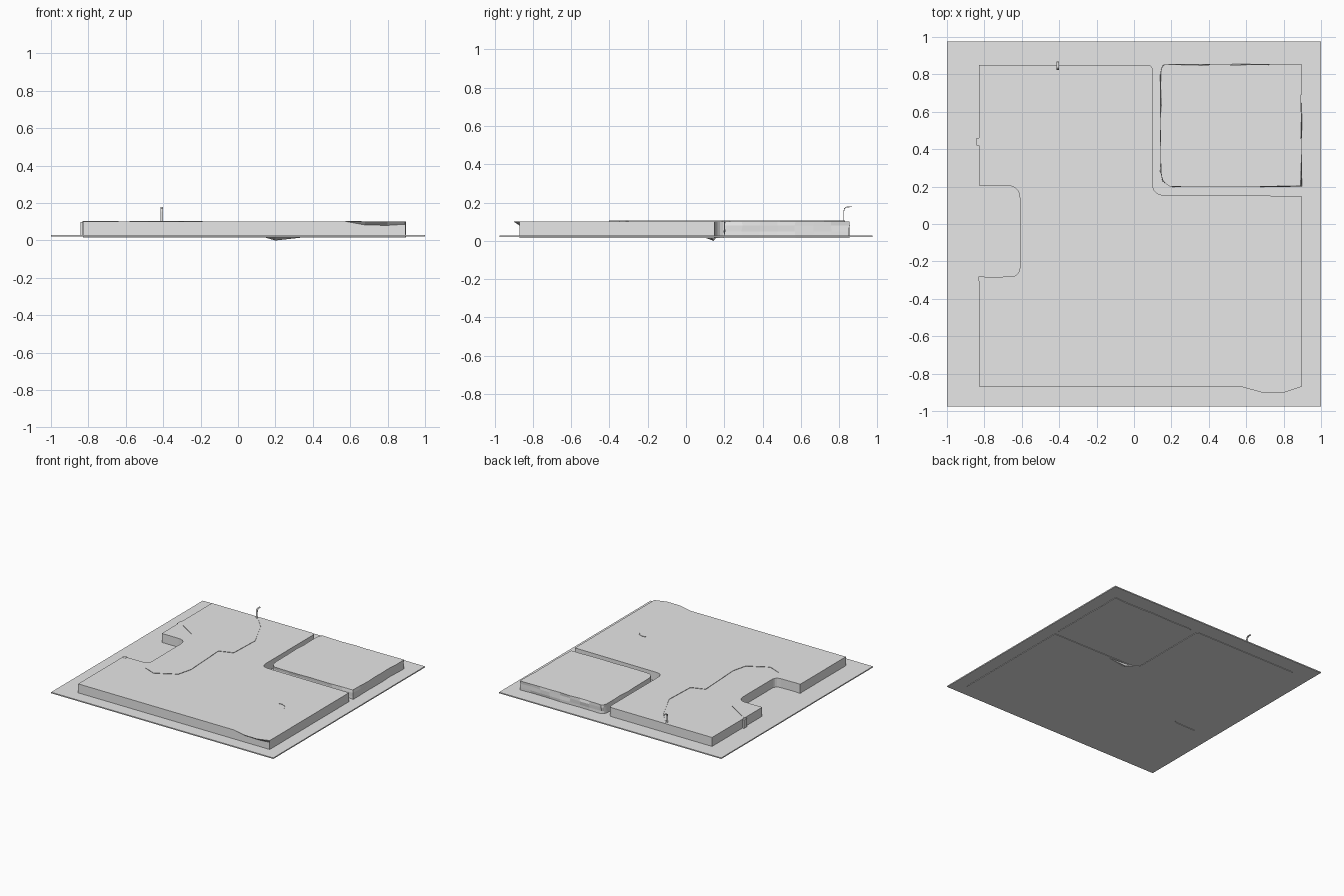
import bpy, bmesh, math, random
from mathutils import Vector

random.seed(4)
if "Cube" in bpy.data.objects:
    bpy.data.objects.remove(bpy.data.objects["Cube"])

GREY = (0.8, 0.8, 0.8, 1)
grey = bpy.data.materials.new("plain grey")
grey.use_nodes = True
grey.diffuse_color = GREY
grey.node_tree.nodes["Principled BSDF"].inputs["Base Color"].default_value = GREY
TOP, BOTTOM = 0.102, 0.016


def finish(name, bm):
    bmesh.ops.recalc_face_normals(bm, faces=bm.faces)
    mesh = bpy.data.meshes.new(name)
    bm.to_mesh(mesh)
    bm.free()
    mesh.materials.append(grey)
    obj = bpy.data.objects.new(name, mesh)
    bpy.context.collection.objects.link(obj)
    return obj


def rounded(corners, steps=5):
    """Outline from (x, y, radius) corners, each replaced by a soft bend."""
    out = []
    for i, (x, y, r) in enumerate(corners):
        p = Vector((x, y))
        if not r:
            out.append(p)
            continue
        a = p + (Vector(corners[i - 1][:2]) - p).normalized() * r
        b = p + (Vector(corners[(i + 1) % len(corners)][:2]) - p).normalized() * r
        for s in range(steps + 1):
            t = s / steps
            out.append(a * (1 - t) ** 2 + p * 2 * t * (1 - t) + b * t * t)
    return out


def divide(outline, gap):
    """Add points along long edges."""
    out = []
    for i, p in enumerate(outline):
        q = outline[(i + 1) % len(outline)]
        n = max(1, round((q - p).length / gap))
        out += [p.lerp(q, k / n) for k in range(n)]
    return out


def slab(name, outline, levels, wobble=0):
    """Stack rings of the outline into a closed block."""
    bm = bmesh.new()
    rings = []
    for z in levels:
        rings.append([bm.verts.new((p.x + random.uniform(-wobble, wobble),
                                    p.y + random.uniform(-wobble, wobble), z))
                      for p in outline])
    n = len(outline)
    for low, high in zip(rings, rings[1:]):
        for i in range(n):
            j = (i + 1) % n
            bm.faces.new((low[i], low[j], high[j], high[i]))
    bm.faces.new(rings[0])
    bm.faces.new(rings[-1])
    return finish(name, bm)


def box(name, low, high):
    return slab(name, [Vector((low[0], low[1])), Vector((high[0], low[1])),
                       Vector((high[0], high[1])), Vector((low[0], high[1]))],
                (low[2], high[2]))


def ridge(name, path):
    """Hairline raised seam on the upper surface."""
    bm = bmesh.new()
    for a, b in zip(path, path[1:]):
        a, b = Vector(a), Vector(b)
        side = (b - a).orthogonal().normalized() * 0.0012
        rows = [[bm.verts.new((*p, z)) for p in (a + side, b + side, b - side, a - side)]
                for z in (TOP - 0.002, TOP + 0.003)]
        for i in range(4):
            j = (i + 1) % 4
            bm.faces.new((rows[0][i], rows[0][j], rows[1][j], rows[1][i]))
        bm.faces.new(rows[1])
    return finish(name, bm)


# Thin ground plate
box("ground_plate", (-1, -0.975, 0.02), (1, 0.975, 0.029))

# Main block with a side notch and a cut-out back corner
slab("main_block", rounded([
    (-0.83, -0.87, 0), (0.895, -0.87, 0), (0.895, 0.15, 0), (0.1, 0.155, 0.06),
    (0.1, 0.85, 0.03), (-0.83, 0.85, 0), (-0.83, 0.205, 0),
    (-0.61, 0.205, 0.07), (-0.61, -0.28, 0.05), (-0.83, -0.285, 0)]),
    (BOTTOM, TOP))

# Separate corner block with slightly rough sides
slab("corner_block", divide(rounded([
    (0.142, 0.2, 0.08), (0.895, 0.2, 0), (0.895, 0.85, 0), (0.142, 0.853, 0.04)]), 0.09),
    (BOTTOM, 0.05, 0.08, TOP), 0.004)

# Overhanging lip on the front edge, tapering downward
lip = bmesh.new()
upper = [lip.verts.new((x, y, TOP)) for x, y in
         ((0.57, -0.869), (0.68, -0.9), (0.8, -0.902), (0.895, -0.87))]
under = [lip.verts.new((x, y, z)) for x, y, z in
         ((0.57, -0.869, 0.093), (0.68, -0.869, 0.082),
          (0.8, -0.869, 0.08), (0.895, -0.869, 0.086))]
for i in range(3):
    lip.faces.new((upper[i], upper[i + 1], under[i + 1], under[i]))
lip.faces.new((*upper[::-1],))
finish("front_lip", lip)

# Small tabs on the side wall
box("side_tab", (-0.843, 0.42, 0.029), (-0.828, 0.46, TOP - 0.004))
box("notch_tab", (-0.832, -0.306, 0.029), (-0.8, -0.28, TOP + 0.002))

# Upright hooked strip at the back
hook = bmesh.new()
profile = [(0.823, 0.1), (0.823, 0.155), (0.826, 0.17), (0.835, 0.178), (0.866, 0.179)]
rows = [[hook.verts.new((x, y + d, z - d)) for x, d in
         ((-0.415, 0), (-0.401, 0), (-0.401, 0.003), (-0.415, 0.003))]
        for y, z in profile]
for a, b in zip(rows, rows[1:]):
    for i in range(4):
        j = (i + 1) % 4
        hook.faces.new((a[i], a[j], b[j], b[i]))
hook.faces.new(rows[0])
hook.faces.new(rows[-1])
finish("hooked_strip", hook)

# Small wedge under the inner corner
wedge = bmesh.new()
for p in ((0.13, 0.16, 0.02), (0.38, 0.13, 0.02), (0.2, 0.09, 0.02), (0.2, 0.145, 0)):
    wedge.verts.new(p)
bmesh.ops.convex_hull(wedge, input=wedge.verts)
finish("under_wedge", wedge)

# Faint seams around the notch and on the front half
ridge("back_seam", [(-0.4, 0.83), (-0.3, 0.72), (-0.19, 0.49), (-0.2, 0.23), (-0.31, 0.19)])
ridge("middle_seam", [(-0.31, 0.19), (-0.29, -0.19), (-0.32, -0.31), (-0.48, -0.4), (-0.58, -0.36)])
ridge("notch_seam", [(-0.82, 0.43), (-0.64, 0.32)])
ridge("front_seam", [(0.6 + 0.06 * math.cos(t), -0.36 + 0.06 * math.sin(t))
                     for t in (0.2, 0.8, 1.4, 2.0)])
